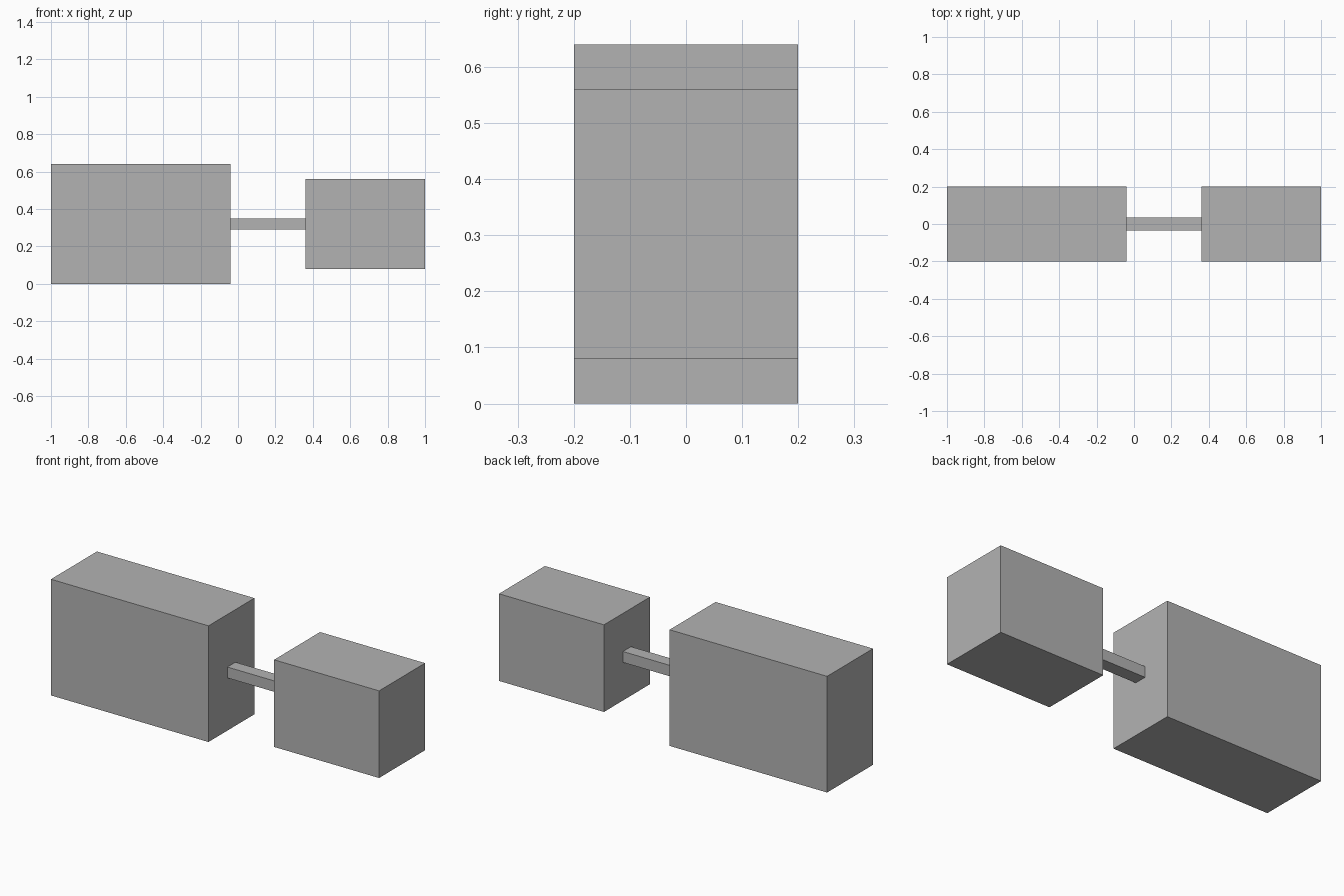
import bpy

# Remove the default cube
cube = bpy.data.objects.get("Cube")
if cube:
    bpy.data.objects.remove(cube, do_unlink=True)

GREY = (0.45, 0.45, 0.45, 1.0)
grey = bpy.data.materials.new("plain grey")
grey.use_nodes = True
grey.diffuse_color = GREY
grey.node_tree.nodes["Principled BSDF"].inputs["Base Color"].default_value = GREY


def box(name, low, high):
    """Add a flat-shaded block spanning two opposite corners."""
    centre = [(a + b) / 2 for a, b in zip(low, high)]
    bpy.ops.mesh.primitive_cube_add(size=1, location=centre)
    obj = bpy.context.object
    obj.name = name
    obj.scale = [b - a for a, b in zip(low, high)]
    bpy.ops.object.transform_apply(location=False, rotation=False, scale=True)
    obj.data.materials.append(grey)
    return obj


# Two blocks of equal depth joined by a thin bar
box("large_block", (-1, -0.2, 0), (-0.04, 0.2, 0.64))
box("small_block", (0.36, -0.2, 0.08), (1, 0.2, 0.56))
box("connecting_bar", (-0.04, -0.035, 0.29), (0.36, 0.035, 0.35))
